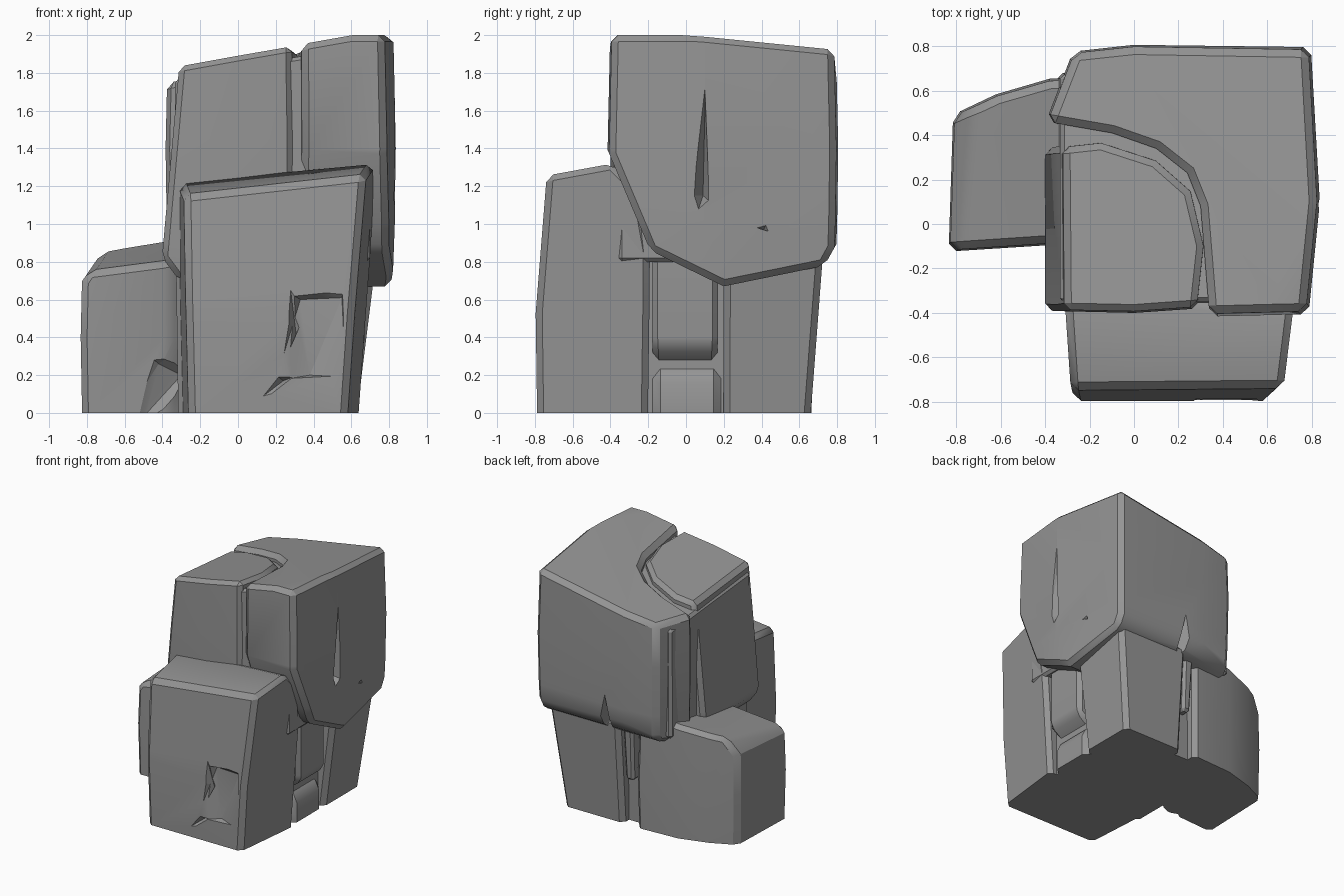
import bpy, bmesh, math
from mathutils import Vector

old = bpy.data.objects.get("Cube")
if old:
    bpy.data.objects.remove(old, do_unlink=True)

GREY = (0.3, 0.3, 0.3, 1)
stone = bpy.data.materials.new("stone grey")
stone.use_nodes = True
stone.diffuse_color = GREY
for node in stone.node_tree.nodes:
    if node.type == 'BSDF_PRINCIPLED':
        node.inputs["Base Color"].default_value = GREY
        node.inputs["Roughness"].default_value = 0.9


def activate(obj):
    bpy.ops.object.select_all(action='DESELECT')
    obj.select_set(True)
    bpy.context.view_layer.objects.active = obj


def make_object(name, bm):
    bmesh.ops.recalc_face_normals(bm, faces=bm.faces)
    mesh = bpy.data.meshes.new(name)
    bm.to_mesh(mesh)
    bm.free()
    obj = bpy.data.objects.new(name, mesh)
    bpy.context.collection.objects.link(obj)
    mesh.materials.append(stone)
    return obj


def smooth(obj):
    activate(obj)
    bpy.ops.object.shade_smooth_by_angle(angle=math.radians(30))


def rock(name, outline, levels, planes=(), bevel=0.04):
    """Loft an outline through (height, scale) levels, chisel it with planes, chamfer it."""
    bm = bmesh.new()
    n = len(outline)
    cx = (min(p[0] for p in outline) + max(p[0] for p in outline)) / 2
    cy = (min(p[1] for p in outline) + max(p[1] for p in outline)) / 2
    rings = [[bm.verts.new((cx + (x - cx) * s, cy + (y - cy) * s, z)) for x, y in outline]
             for z, s in levels]
    for low, high in zip(rings, rings[1:]):
        for i in range(n):
            j = (i + 1) % n
            bm.faces.new((low[i], low[j], high[j], high[i]))
    bm.faces.new(rings[0][::-1])
    bm.faces.new(rings[-1])
    for point, normal in planes:
        bmesh.ops.bisect_plane(bm, geom=bm.verts[:] + bm.edges[:] + bm.faces[:],
                               plane_co=point, plane_no=Vector(normal).normalized(),
                               clear_outer=True)
        bmesh.ops.holes_fill(bm, edges=[e for e in bm.edges if e.is_boundary], sides=0)
    bmesh.ops.remove_doubles(bm, verts=bm.verts, dist=0.02)
    obj = make_object(name, bm)
    mod = obj.modifiers.new("chamfer", 'BEVEL')
    mod.width = bevel
    mod.segments = 1
    mod.limit_method = 'ANGLE'
    mod.angle_limit = math.radians(38)
    activate(obj)
    bpy.ops.object.modifier_apply(modifier=mod.name)
    # keep the underside flat and the footing sharp
    if levels[0][0] == 0:
        for v in obj.data.vertices:
            if v.co.z < bevel * 1.2:
                v.co.z = 0
    smooth(obj)
    return obj


def chip(target, points):
    """Cut the convex hull of the points out of a rock."""
    bm = bmesh.new()
    for p in points:
        bm.verts.new(p)
    bmesh.ops.convex_hull(bm, input=bm.verts)
    cutter = make_object("chip_cutter", bm)
    cutter.hide_render = True
    mod = target.modifiers.new("chip", 'BOOLEAN')
    mod.operation = 'DIFFERENCE'
    mod.solver = 'EXACT'
    mod.object = cutter
    activate(target)
    bpy.ops.object.modifier_apply(modifier=mod.name)
    bpy.data.objects.remove(cutter, do_unlink=True)
    smooth(target)


def box(x0, x1, y0, y1):
    return [(x0, y0), (x1, y0), (x1, y1), (x0, y1)]


TOP = (-0.18, 0.09, 1)  # shared slope of the summit

# Summit: tall outer rock wrapping a smaller corner rock, with a shallow groove between
summit_outer = rock(
    "summit_outer_rock",
    [(0.34, -0.41), (0.78, -0.4), (0.83, 0.1), (0.79, 0.79), (0, 0.8), (-0.27, 0.77),
     (-0.39, 0.46), (-0.1, 0.41), (0.1, 0.34), (0.24, 0.23), (0.3, 0.08)],
    [(0.5, 0.97), (1, 1), (1.4, 1.01), (2.2, 0.98)],
    [((0.33, -0.36, 1.95), TOP), ((0, 0, 2), (0, 0, 1)),
     ((0, -0.41, 1.38), (0, -0.92, -0.39)),
     ((0, -0.17, 0.85), (0, -0.18, -0.37)),
     ((0, 0.2, 0.67), (0, 0.2, -0.98)),
     ((0.3, 0.8, 0.9), (0, 0.9, -0.5))], 0.035)

summit_inner = rock(
    "summit_inner_rock",
    [(-0.42, -0.39), (0, -0.4), (0.29, -0.38), (0.32, -0.1), (0.26, 0.15),
     (0.1, 0.29), (-0.15, 0.37), (-0.42, 0.34)],
    [(0.7, 0.97), (0.9, 1), (1.45, 1), (2.1, 0.97)],
    [((0.33, -0.36, 1.95), TOP), ((-0.4, 0, 0.85), (-1, 0, 0.09)),
     ((-0.4, 0, 0.82), (-0.8, 0, -0.6))], 0.03)

rock("summit_core", box(-0.34, 0.7, -0.36, 0.68), [(0.8, 1), (2.1, 0.98)],
     [((0.33, -0.36, 1.89), TOP)], 0.02)

# Front rock with a rounded back shoulder
front = rock(
    "front_rock", [(-0.28, -0.8), (0.7, -0.8), (0.78, -0.19), (-0.32, -0.19)],
    [(0, 0.96), (0.6, 0.99), (1.5, 1.01)],
    [((0.64, -0.2, 0), (1, -0.11, -0.075)),
     ((0.7, -0.4, 1.32), (-0.11, -0.17, 1)),
     ((0, -0.38, 1.31), (0, 0.7, 0.7)),
     ((0, -0.25, 1.18), (0, 1, 0.18)),
     ((0, -0.79, 0.6), (0, -1, 0.08))], 0.035)

# Low rock at the side
side = rock(
    "side_rock",
    [(-0.83, -0.12), (-0.36, -0.09), (-0.02, 0.25), (-0.02, 0.67), (-0.38, 0.65),
     (-0.62, 0.58), (-0.81, 0.49)],
    [(0, 0.99), (0.4, 1.01), (1.1, 0.97)],
    [((-0.45, -0.05, 0.8), (-0.12, -0.15, 1)),
     ((-0.81, 0, 0.72), (-0.8, 0, 0.55))], 0.035)

# Footing stones under the summit
rock("back_footing", [(0.1, 0.19), (0.74, 0.2), (0.74, 0.75), (0.1, 0.77)],
     [(0, 1), (0.85, 1)],
     [((0.71, 0, 0.65), (1, 0, -0.13)), ((0, 0.71, 0.65), (0, 1, -0.08))], 0.035)
rock("middle_footing_upper", box(0, 0.67, -0.18, 0.17), [(0.26, 0.96), (0.4, 1), (0.85, 1)],
     [((0.66, 0, 0.34), (0.6, 0, -0.8))], 0.03)
rock("middle_footing_lower", box(0, 0.63, -0.18, 0.19), [(0, 0.98), (0.3, 0.98)],
     [((0.62, 0, 0.2), (0.5, 0, 0.6))], 0.04)
rock("back_wedge", box(0, 0.09, 0.4, 0.69), [(0.36, 0.8), (0.85, 1)], bevel=0.02)
rock("footing_core", box(-0.33, 0.59, -0.35, 0.6), [(0, 0.97), (0.9, 1)], bevel=0.03)

# Cracks and broken chips
chip(summit_outer, [(0.85, 0.1, 1.78), (0.85, 0.03, 1.15), (0.85, 0.06, 1.06),
                    (0.85, 0.125, 1.12), (0.75, 0.09, 1.15), (0.79, 0.1, 1.6)])
chip(summit_outer, [(0.85, 0.34, 0.99), (0.85, 0.44, 1.02), (0.85, 0.47, 0.95), (0.78, 0.41, 0.97)])
chip(summit_outer, [(0.17, 0.82, 1.12), (0.08, 0.82, 0.7), (0.27, 0.82, 0.7),
                    (0.17, 0.7, 0.86), (0.17, 0.65, 0.6)])
chip(front, [(0.26, -0.82, 0.8), (0.25, -0.82, 0.3), (0.36, -0.82, 0.6), (0.31, -0.73, 0.4)])
chip(front, [(0.28, -0.82, 0.63), (0.56, -0.82, 0.66), (0.57, -0.82, 0.19), (0.2, -0.82, 0.17),
             (0.33, -0.74, 0.6), (0.55, -0.77, 0.61), (0.38, -0.75, 0.2)])
chip(front, [(0.07, -0.82, 0.04), (0.2, -0.82, 0.2), (0.32, -0.82, 0.2), (0.14, -0.82, 0.06),
             (0.24, -0.74, 0.17)])
chip(side, [(-0.49, -0.15, 0.32), (-0.3, -0.15, 0.35), (-0.6, -0.15, -0.02), (-0.3, -0.15, -0.02),
            (-0.42, -0.07, 0.26), (-0.3, 0, 0.2), (-0.5, -0.08, -0.02)])
